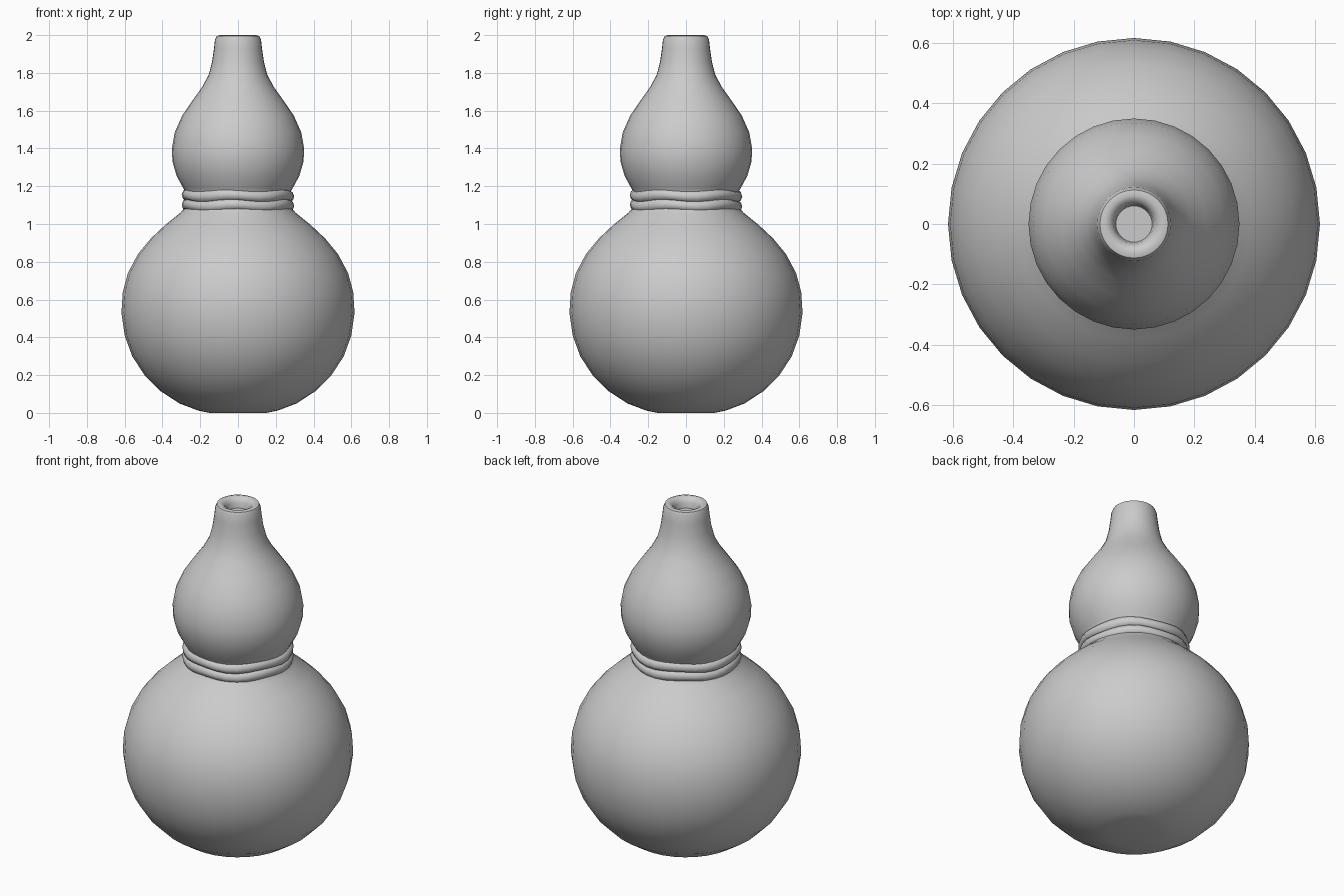
import bpy, bmesh, math

if "Cube" in bpy.data.objects:
    bpy.data.objects.remove(bpy.data.objects["Cube"])

SEGMENTS = 32


def lathe(name, profile, closed=False, wobble=0.0):
    """Spin (radius, height) points around z; wobble shifts heights for a hand-tied look."""
    bm = bmesh.new()
    rings = []
    for r, z in profile:
        ring = []
        for i in range(SEGMENTS):
            a = 2 * math.pi * i / SEGMENTS
            dz = wobble * math.sin(5 * a + 9 * z)
            ring.append(bm.verts.new((r * math.cos(a), r * math.sin(a), z + dz)))
        rings.append(ring)
    pairs = list(zip(rings, rings[1:]))
    if closed:
        pairs.append((rings[-1], rings[0]))
    for low, high in pairs:
        for i in range(SEGMENTS):
            j = (i + 1) % SEGMENTS
            bm.faces.new((low[i], low[j], high[j], high[i]))
    if not closed:
        bm.faces.new(rings[0][::-1])
        bm.faces.new(rings[-1])
    bmesh.ops.recalc_face_normals(bm, faces=bm.faces)
    mesh = bpy.data.meshes.new(name)
    bm.to_mesh(mesh)
    bm.free()
    obj = bpy.data.objects.new(name, mesh)
    bpy.context.collection.objects.link(obj)
    bpy.ops.object.select_all(action='DESELECT')
    obj.select_set(True)
    bpy.context.view_layer.objects.active = obj
    bpy.ops.object.shade_smooth_by_angle(angle=math.radians(50))
    return obj


# Gourd: big lower bulb, waist, small upper bulb, neck and shallow mouth
lathe("gourd_body", [
    (0.15, 0.0), (0.21, 0.012), (0.31, 0.05), (0.41, 0.115), (0.495, 0.20),
    (0.56, 0.30), (0.60, 0.41), (0.617, 0.53), (0.61, 0.64), (0.583, 0.74),
    (0.53, 0.84), (0.46, 0.925), (0.385, 0.995), (0.305, 1.06), (0.27, 1.10),
    (0.265, 1.15), (0.29, 1.19), (0.325, 1.255), (0.347, 1.33), (0.35, 1.40),
    (0.335, 1.485), (0.295, 1.575), (0.24, 1.655), (0.19, 1.725), (0.155, 1.79),
    (0.137, 1.86), (0.127, 1.93), (0.122, 1.975), (0.113, 1.995), (0.095, 2.0),
    (0.075, 1.99), (0.065, 1.97), (0.06, 1.94)])

# Two turns of cord tied around the waist
for name, height in (("lower_cord", 1.098), ("upper_cord", 1.15)):
    section = [(0.272 + 0.026 * math.cos(t * math.pi / 4),
                height + 0.03 * math.sin(t * math.pi / 4)) for t in range(8)]
    lathe(name, section, closed=True, wobble=0.006)
